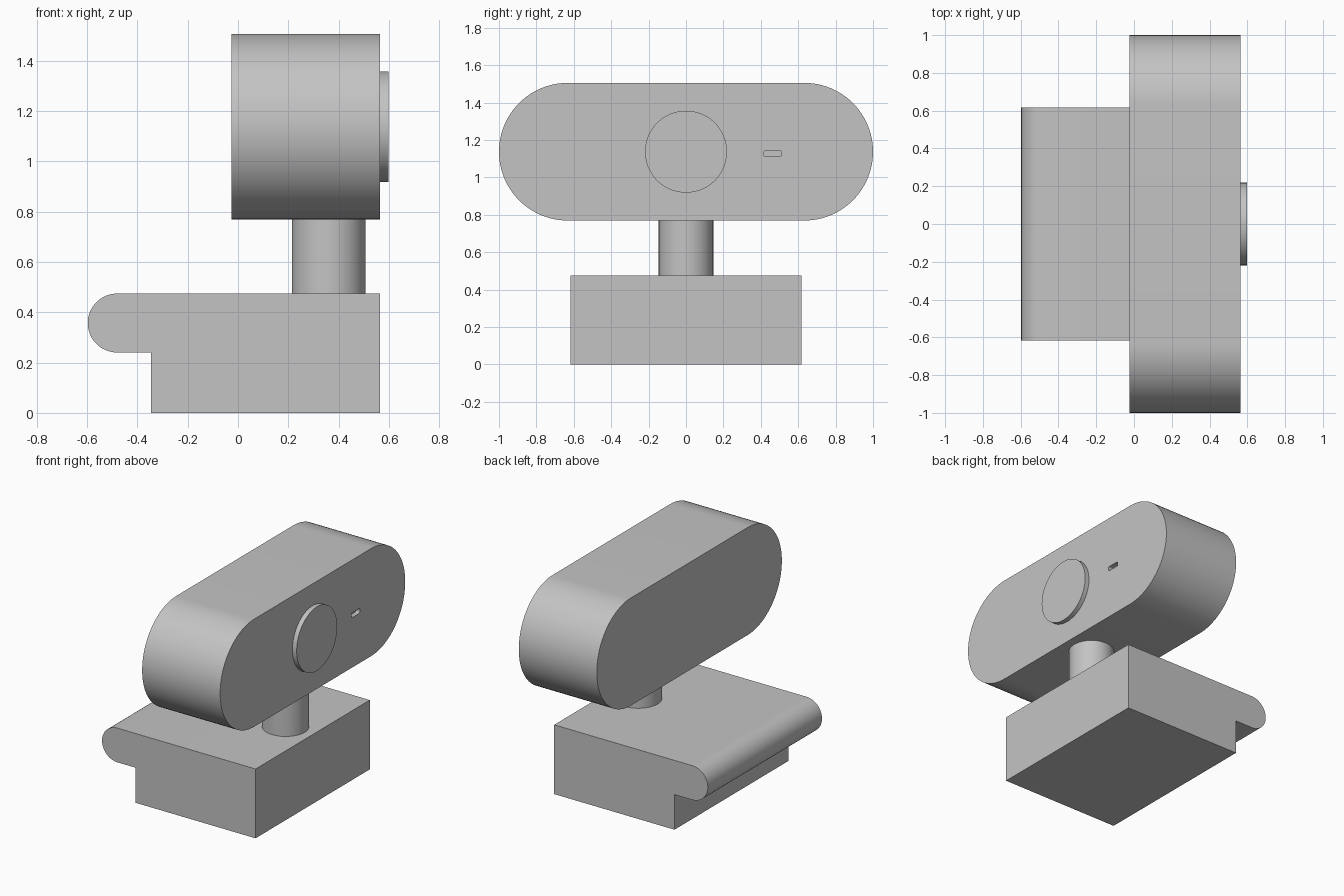
import bpy, bmesh
from math import sin, cos, pi
from mathutils import Vector

cube = bpy.data.objects.get("Cube")
if cube:
    bpy.data.objects.remove(cube, do_unlink=True)

grey = bpy.data.materials.new("plain_grey")
grey.use_nodes = True
GREY = (0.55, 0.55, 0.55, 1)
grey.diffuse_color = GREY
grey.node_tree.nodes["Principled BSDF"].inputs["Base Color"].default_value = GREY


def arc(cx, cy, r, start, end, steps):
    """Points along an arc, angles in half turns."""
    return [(cx + r * cos(pi * (start + (end - start) * i / steps)),
             cy + r * sin(pi * (start + (end - start) * i / steps)))
            for i in range(steps + 1)]


def prism(name, profile, axis, low, high):
    """Extrude a closed profile along the x, y or z axis."""
    place = {"x": lambda a, b, d: (d, a, b),
             "y": lambda a, b, d: (a, d, b),
             "z": lambda a, b, d: (a, b, d)}[axis]
    bm = bmesh.new()
    face = bm.faces.new([bm.verts.new(place(a, b, low)) for a, b in profile])
    result = bmesh.ops.extrude_face_region(bm, geom=[face])
    moved = [v for v in result["geom"] if isinstance(v, bmesh.types.BMVert)]
    bmesh.ops.translate(bm, verts=moved, vec=Vector(place(0, 0, high - low)))
    bmesh.ops.recalc_face_normals(bm, faces=bm.faces)
    mesh = bpy.data.meshes.new(name)
    bm.to_mesh(mesh)
    bm.free()
    mesh.materials.append(grey)
    obj = bpy.data.objects.new(name, mesh)
    bpy.context.collection.objects.link(obj)
    return obj


def activate(obj):
    bpy.ops.object.select_all(action="DESELECT")
    obj.select_set(True)
    bpy.context.view_layer.objects.active = obj


front_x = 0.565
head_z, head_r, head_y = 1.137, 0.368, 0.632

# Mounting base with the rounded clip lip at the back
lip_r = 0.117
base = prism("mount_base",
             [(front_x, 0), (front_x, 0.474)]
             + arc(-0.597 + lip_r, 0.357, lip_r, 0.5, 1.5, 32)
             + [(-0.345, 0.24), (-0.345, 0)],
             "y", -0.617, 0.617)

# Neck post
neck = prism("neck_post", arc(0.36, 0, 0.146, 0, 2, 64)[:-1], "z", 0.474, 0.772)

# Pill-shaped camera head
head = prism("camera_head",
             arc(head_y, head_z, head_r, -0.5, 0.5, 48)
             + arc(-head_y, head_z, head_r, 0.5, 1.5, 48),
             "x", -0.025, front_x)

# Small indicator slot sunk into the face of the head
sy, sz, hw, hh, r = 0.463, 1.127, 0.038, 0.008, 0.008
slot = prism("slot_cutter",
             arc(sy + hw, sz + hh, r, 0, 0.5, 4) + arc(sy - hw, sz + hh, r, 0.5, 1, 4)
             + arc(sy - hw, sz - hh, r, 1, 1.5, 4) + arc(sy + hw, sz - hh, r, 1.5, 2, 4),
             "x", front_x - 0.03, front_x + 0.05)
slot.hide_render = True
cut = head.modifiers.new("indicator_slot", "BOOLEAN")
cut.operation = "DIFFERENCE"
cut.solver = "EXACT"
cut.object = slot
activate(head)
bpy.ops.object.modifier_apply(modifier=cut.name)
bpy.data.objects.remove(slot, do_unlink=True)

# Raised lens disc
lens = prism("lens_disc", arc(0, head_z, 0.219, 0, 2, 80)[:-1], "x", front_x, 0.597)

# Smooth the curved walls, keep the rims sharp
for part in (base, neck, head, lens):
    activate(part)
    bpy.ops.object.shade_smooth_by_angle()
